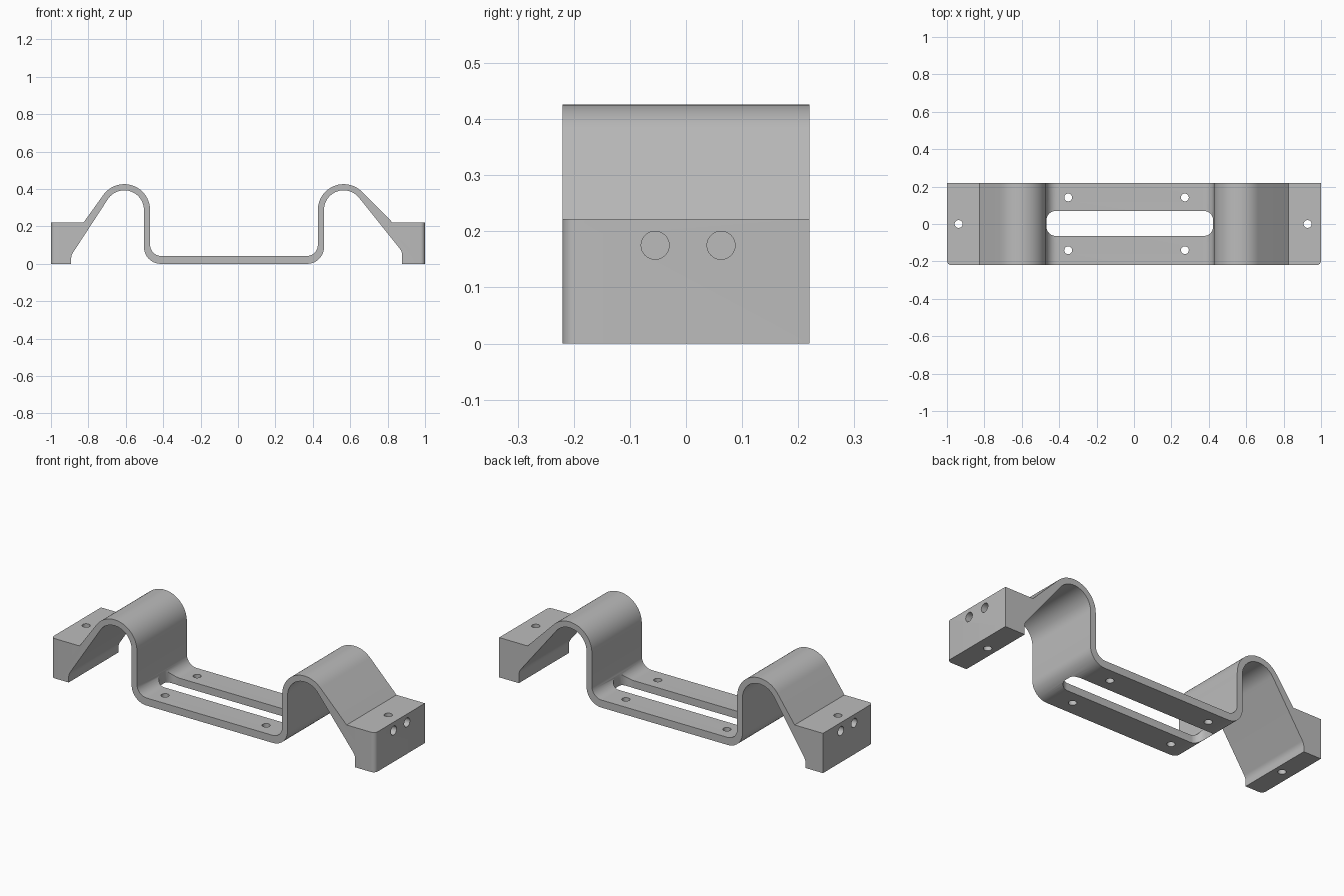
import bpy, bmesh
from math import pi, sin, cos, atan2, acos, hypot
from mathutils import Vector, Matrix

cube = bpy.data.objects.get("Cube")
if cube:
    bpy.data.objects.remove(cube, do_unlink=True)

HALF_DEPTH = 0.22
HUMP_Z, OUTER_R, INNER_R = 0.288, 0.138, 0.105
BLOCK_TOP, PLATE_TOP = 0.222, 0.042


def fillet(a, p, b, r, n=10):
    """Rounded corner at p between the directions to a and b."""
    a, p, b = Vector(a), Vector(p), Vector(b)
    da, db = (a - p).normalized(), (b - p).normalized()
    half = da.angle(db) / 2
    centre = p + (da + db).normalized() * (r / sin(half))
    start = p + da * (r * cos(half) / sin(half)) - centre
    end = p + db * (r * cos(half) / sin(half)) - centre
    return [tuple(centre + start.slerp(end, i / n, start).normalized() * r) for i in range(n + 1)]


def hump(c, p, r, n=28):
    """Arc that starts tangent to a line from p and ends at the vertical wall."""
    du, dz = p[0] - c, p[1] - HUMP_Z
    t0 = atan2(dz, du) + acos(r / hypot(du, dz))
    angles = [t0 + (pi - t0) * i / n for i in range(n + 1)]
    return [(c + r * cos(t), HUMP_Z + r * sin(t)) for t in angles]


def chains(side, c, foot):
    """Upper and lower outline of one end, from the block to the plate."""
    shoulder = (0.825, BLOCK_TOP)
    u, l = c - OUTER_R, c - INNER_R
    upper = [(1, 0), (1, BLOCK_TOP), shoulder] + hump(c, shoulder, OUTER_R)
    upper += fillet((u, HUMP_Z), (u, PLATE_TOP), (0, PLATE_TOP), 0.06)
    under = hump(c, foot, INNER_R)
    lower = [(foot[0], 0)] + fillet((foot[0], 0), foot, under[0], 0.06) + under
    lower += fillet((l, HUMP_Z), (l, 0), (0, 0), 0.09)
    return [[(side * x, z) for x, z in chain] for chain in (upper, lower)]


# Bracket body: one bent profile extruded across the depth
left_up, left_low = chains(-1, 0.608, (0.892, 0.045))
right_up, right_low = chains(1, 0.565, (0.878, 0.065))
outline = left_up + right_up[::-1] + right_low + left_low[::-1]

bm = bmesh.new()
face = bm.faces.new([bm.verts.new((x, -HALF_DEPTH, z)) for x, z in outline])
ext = bmesh.ops.extrude_face_region(bm, geom=[face])
bmesh.ops.translate(bm, vec=(0, 2 * HALF_DEPTH, 0),
                    verts=[v for v in ext["geom"] if isinstance(v, bmesh.types.BMVert)])
bmesh.ops.recalc_face_normals(bm, faces=bm.faces)

# Rounded front corners of the end blocks
corners = [e for e in bm.edges
           if all(abs(v.co.x) > 0.999 and v.co.y < 0 for v in e.verts)]
bmesh.ops.bevel(bm, geom=corners, offset=0.024, segments=6, profile=0.5, affect='EDGES')
mesh = bpy.data.meshes.new("bracket")
bm.to_mesh(mesh)
bm.free()
bracket = bpy.data.objects.new("bracket", mesh)
bpy.context.collection.objects.link(bracket)

# Cutter: screw holes, end holes and the long slot
bm = bmesh.new()


def drill(centre, r, depth, rot=Matrix()):
    bmesh.ops.create_cone(bm, cap_ends=True, segments=32, radius1=r, radius2=r,
                          depth=depth, matrix=Matrix.Translation(centre) @ rot)


for x, y in [(-0.938, 0), (0.928, 0)] + [(x, y) for x in (-0.352, 0.272) for y in (0.142, -0.14)]:
    drill((x, y, 0.1), 0.021, 0.6)
for side in (-1, 1):
    for y in (-0.055, 0.0625):
        drill((side, y, 0.175), 0.025, 0.24, Matrix.Rotation(pi / 2, 4, 'Y'))

x0, x1, y0, y1 = -0.468, 0.423, -0.064, 0.07
box = [(x0, y0), (x1, y0), (x1, y1), (x0, y1)]
slot = []
for i in range(4):
    slot += fillet(box[i - 1], box[i], box[(i + 1) % 4], 0.05)
face = bm.faces.new([bm.verts.new((x, y, -0.1)) for x, y in slot])
ext = bmesh.ops.extrude_face_region(bm, geom=[face])
bmesh.ops.translate(bm, vec=(0, 0, 0.25),
                    verts=[v for v in ext["geom"] if isinstance(v, bmesh.types.BMVert)])
bmesh.ops.recalc_face_normals(bm, faces=bm.faces)
cut_mesh = bpy.data.meshes.new("hole_cutter")
bm.to_mesh(cut_mesh)
bm.free()
cutter = bpy.data.objects.new("hole_cutter", cut_mesh)
cutter.hide_render = True
bpy.context.collection.objects.link(cutter)

cut = bracket.modifiers.new("holes", 'BOOLEAN')
cut.operation, cut.solver, cut.object = 'DIFFERENCE', 'EXACT', cutter
bpy.ops.object.select_all(action='DESELECT')
bracket.select_set(True)
bpy.context.view_layer.objects.active = bracket
bpy.ops.object.modifier_apply(modifier=cut.name)
bpy.data.objects.remove(cutter, do_unlink=True)

# Plain grey finish
grey = bpy.data.materials.new("grey")
grey.use_nodes = True
colour = (0.5, 0.5, 0.5, 1)
grey.diffuse_color = colour
grey.node_tree.nodes["Principled BSDF"].inputs["Base Color"].default_value = colour
bracket.data.materials.clear()
bracket.data.materials.append(grey)
bpy.ops.object.shade_smooth_by_angle(angle=pi / 6)
